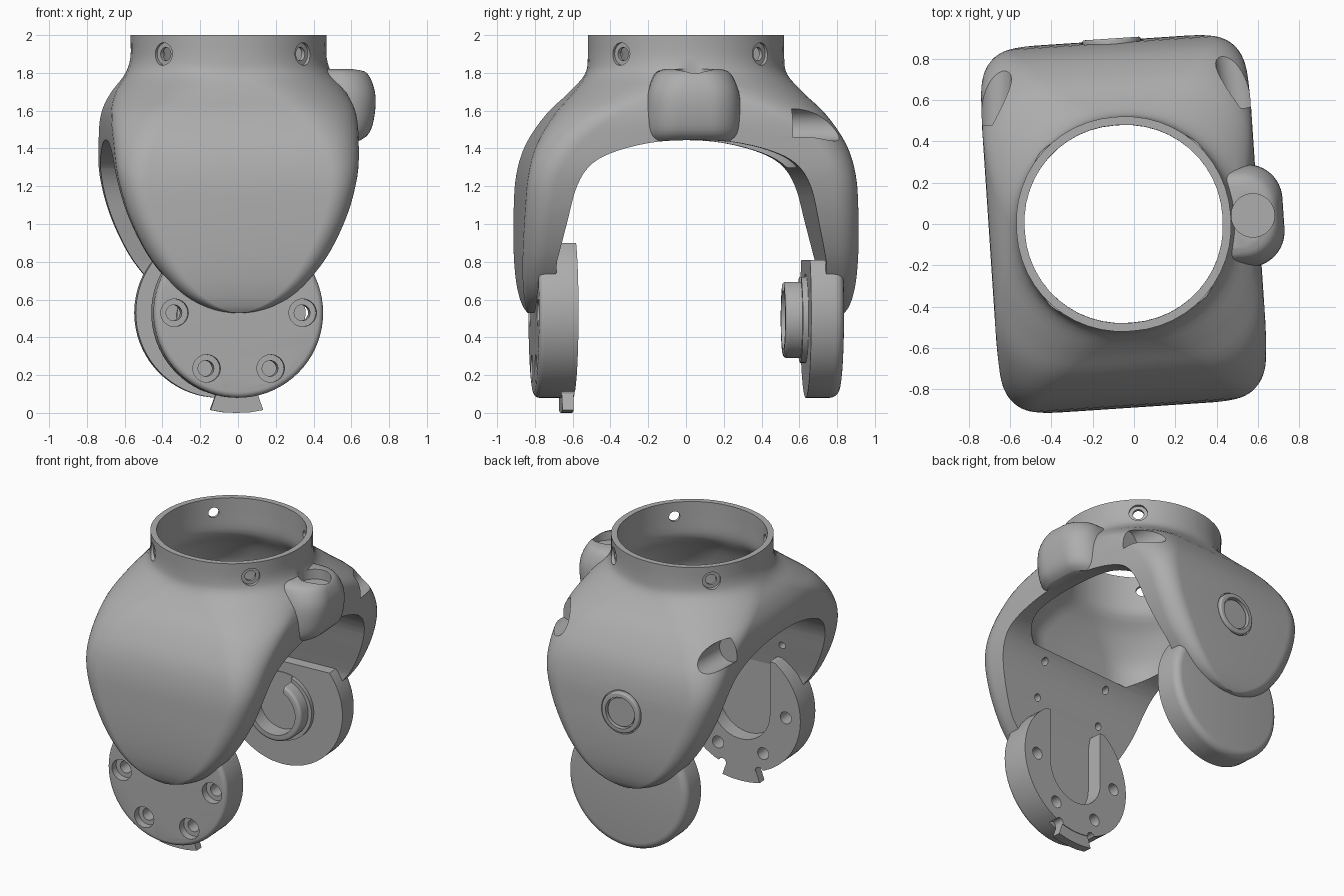
import bpy, bmesh, math
from math import cos, sin, pi
from mathutils import Matrix, Vector

if "Cube" in bpy.data.objects:
    bpy.data.objects.remove(bpy.data.objects["Cube"], do_unlink=True)

grey = bpy.data.materials.new("matte grey")
grey.use_nodes = True
grey.diffuse_color = (0.42, 0.42, 0.42, 1)
grey.node_tree.nodes["Principled BSDF"].inputs["Base Color"].default_value = (0.42, 0.42, 0.42, 1)
parts = []


def make(name, bm):
    bm.normal_update()
    bmesh.ops.recalc_face_normals(bm, faces=bm.faces)
    mesh = bpy.data.meshes.new(name)
    bm.to_mesh(mesh)
    bm.free()
    mesh.materials.append(grey)
    obj = bpy.data.objects.new(name, mesh)
    bpy.context.collection.objects.link(obj)
    return obj


def spline(pts, steps=4):
    """Smooth curve through points of any dimension."""
    out = []
    for i in range(len(pts) - 1):
        a, b, c, d = (pts[max(0, min(len(pts) - 1, i + k))] for k in (-1, 0, 1, 2))
        for s in range(steps):
            t = s / steps
            out.append([q + t * (r - p + t * (2*p - 5*q + 4*r - u + t * (3*(q - r) + u - p))) / 2
                        for p, q, r, u in zip(a, b, c, d)])
    return out + [list(pts[-1])]


def loft(name, sections, cx=0):
    """Stack of rounded rectangles given as (z, half x, half y, corner radius)."""
    bm = bmesh.new()
    rings = []
    for z, hx, hy, r in spline(sections):
        r = min(r, hx - 0.012, hy - 0.012)
        ring = []
        for quarter, (sx, sy) in enumerate([(1, 1), (-1, 1), (-1, -1), (1, -1)]):
            for k in range(13):
                a = (quarter + k / 12) * pi / 2
                ring.append(bm.verts.new((cx + sx*(hx - r) + r*cos(a), sy*(hy - r) + r*sin(a), z)))
        rings.append(ring)
    for lo, hi in zip(rings, rings[1:]):
        for i in range(len(lo)):
            j = (i + 1) % len(lo)
            bm.faces.new((lo[i], lo[j], hi[j], hi[i]))
    bm.faces.new(rings[0])
    bm.faces.new(rings[-1])
    return make(name, bm)


def prism(name, pts, axis, lo, hi):
    """Extrude a (y, z) profile along x, or an (x, z) profile along y."""
    bm = bmesh.new()
    place = (lambda p, d: (d, *p)) if axis == "x" else (lambda p, d: (p[0], d, p[1]))
    face = bm.faces.new([bm.verts.new(place(p, lo)) for p in pts])
    new = bmesh.ops.extrude_face_region(bm, geom=[face])["geom"]
    shift = Vector(place((0, 0), hi - lo))
    bmesh.ops.translate(bm, verts=[v for v in new if isinstance(v, bmesh.types.BMVert)], vec=shift)
    return make(name, bm)


def rod(name, r, start, end, bevel=0, sides=48):
    """Cylinder between two points, with an optional rounded rim at its end."""
    bm = bmesh.new()
    a, b = Vector(start), Vector(end)
    bmesh.ops.create_cone(bm, cap_ends=True, segments=sides, radius1=r, radius2=r, depth=(b - a).length)
    if bevel:
        rim = [e for e in bm.edges if all(v.co.z > 0 for v in e.verts)]
        bmesh.ops.bevel(bm, geom=rim, offset=bevel, segments=5, profile=0.5, affect="EDGES")
    bm.transform(Matrix.Translation((a + b) / 2) @ (b - a).to_track_quat("Z", "Y").to_matrix().to_4x4())
    return make(name, bm)


def boolean(target, tool, op="DIFFERENCE"):
    """Apply a boolean, falling back to the exact solver if nothing changed."""
    mod = target.modifiers.new("bool", "BOOLEAN")
    mod.operation, mod.object, mod.use_self = op, tool, True
    for solver in ("MANIFOLD", "EXACT"):
        mod.solver = solver
        graph = bpy.context.evaluated_depsgraph_get()
        if len(target.evaluated_get(graph).data.vertices) not in (0, len(target.data.vertices)):
            break
    bpy.context.view_layer.objects.active = target
    bpy.ops.object.modifier_apply(modifier=mod.name)
    bpy.data.objects.remove(tool, do_unlink=True)


def box_above(z):
    return prism("cutter", [(-1, z), (1, z), (1, 2), (-1, 2)], "y", -1, 1)


# Yoke shell: round collar flaring into two tongue-shaped arms
shell = loft("yoke_shell", [
    (2, .52, .52, .52), (1.88, .52, .52, .52), (1.79, .55, .535, .5), (1.69, .615, .615, .42),
    (1.58, .65, .72, .31), (1.42, .65, .822, .21), (1.25, .635, .87, .15), (1.05, .58, .885, .13),
    (.85, .485, .89, .12), (.71, .38, .885, .1), (.62, .285, .873, .09), (.565, .185, .858, .07),
    (.54, .105, .846, .05), (.53, .04, .84, .025)])
parts.append(shell)

# Rounded side lug
boolean(shell, loft("lug", [(1.82, .14, .15, .13), (1.795, .195, .2, .16), (1.7, .232, .24, .17),
                            (1.58, .23, .25, .17), (1.48, .2, .245, .16), (1.43, .13, .22, .12)], .54), "UNION")
# Collar holes with counterbores
for i in range(4):
    a = (i + .5) * pi / 2
    d = Vector((cos(a), sin(a), 0))
    up = Vector((0, 0, 1.9))
    boolean(shell, rod("cutter", .036, d * .4 + up, d * .7 + up, sides=24))
    boolean(shell, rod("cutter", .06, d * .505 + up, d * .75 + up, sides=24))
# Lug pocket
boolean(shell, rod("cutter", .105, (.627, 0, 1.75), (.627, 0, 1.96)))
# Scoops on the rear corners
for s in (-1, 1):
    boolean(shell, rod("cutter", .085, (s * .6, .52, 1.525), (s * .55, 1.1, 1.525)))
# Recess for the rear button
boolean(shell, rod("cutter", .15, (0, .865, 1.08), (0, 1, 1.08)))
# Hollow collar and inner cavity
boolean(shell, loft("cutter", [(2.1, .48, .48, .48), (1.9, .48, .48, .48), (1.75, .485, .485, .48),
                               (1.62, .53, .55, .4), (1.45, .56, .6, .3), (1.3, .56, .6, .3)]))
# Arch between the arms
half = spline([(-.715, .8), (-.67, 1), (-.62, 1.2), (-.54, 1.32), (-.4, 1.39), (-.2, 1.435), (0, 1.445)])
arch = [(-.72, 0)] + half + [(-y, z) for y, z in half[-2::-1]] + [(.72, 0)]
boolean(shell, prism("cutter", arch, "x", -1.2, 1.2))
# Small screw holes inside the front arm
for x in (-.27, .27):
    for z in (1.0, 1.24):
        boolean(shell, rod("cutter", .025, (x, -.78, z), (x, -.5, z), sides=16))

# Rear button: ring and cap
ring = rod("button_ring", .142, (0, .84, 1.08), (0, .9, 1.08), .01)
boolean(ring, rod("cutter", .11, (0, .86, 1.08), (0, 1, 1.08)))
cap = rod("button_cap", .1, (0, .85, 1.08), (0, .885, 1.08))
parts += [ring, cap]

# Front mounting disc with U-shaped slot and counterbored holes
front = rod("front_disc", .45, (0, -.6, .53), (0, -.808, .53), .03, 72)
boolean(front, box_above(.9))
slot = [(.22 * cos(pi + pi * k / 24), .52 + .22 * sin(pi + pi * k / 24)) for k in range(25)]
boolean(front, prism("cutter", slot + [(.22, 1.2), (-.22, 1.2)], "y", -.71, -.4))
for deg in (0, 180, 240, 300):
    a = math.radians(deg)
    x, z = .34 * cos(a), .53 + .34 * sin(a)
    boolean(front, rod("cutter", .042, (x, -1, z), (x, -.5, z), sides=24))
    boolean(front, rod("cutter", .073, (x, -1, z), (x, -.755, z), sides=32))
# Bottom tab with a notch in the disc on each side
for s in (-1, 1):
    boolean(front, rod("cutter", .03, (s * .14, -.67, .1), (s * .14, -.5, .1), sides=24))
tab = prism("front_tab", [(-.1, .13), (-.14, .015), (-.07, .003), (0, 0), (.07, .003), (.14, .015), (.1, .13)],
            "y", -.665, -.605)
parts += [front, tab]

# Rear disc with open hub
rear = rod("rear_disc", .45, (0, .635, .53), (0, .812, .53), .05, 72)
boolean(rear, box_above(.81))
hub = rod("rear_hub", .21, (0, .66, .5), (0, .515, .5), .02)
flange = rod("hub_flange", .235, (0, .66, .5), (0, .605, .5))
for o in (hub, flange):
    boolean(o, rod("cutter", .165, (0, .4, .5), (0, .63, .5)))
    boolean(o, prism("cutter", [(-.08, .5), (.08, .5), (.08, .9), (-.08, .9)], "y", .4, .63))
parts += [rear, hub, flange]

# Turn the whole yoke slightly and shade it
turn = Matrix.Translation((-.05, 0, 0)) @ Matrix.Rotation(math.radians(3.8), 4, "Z")
for o in parts:
    o.data.transform(turn)
    bpy.ops.object.select_all(action="DESELECT")
    o.select_set(True)
    bpy.context.view_layer.objects.active = o
    bpy.ops.object.shade_smooth_by_angle(angle=math.radians(32))
